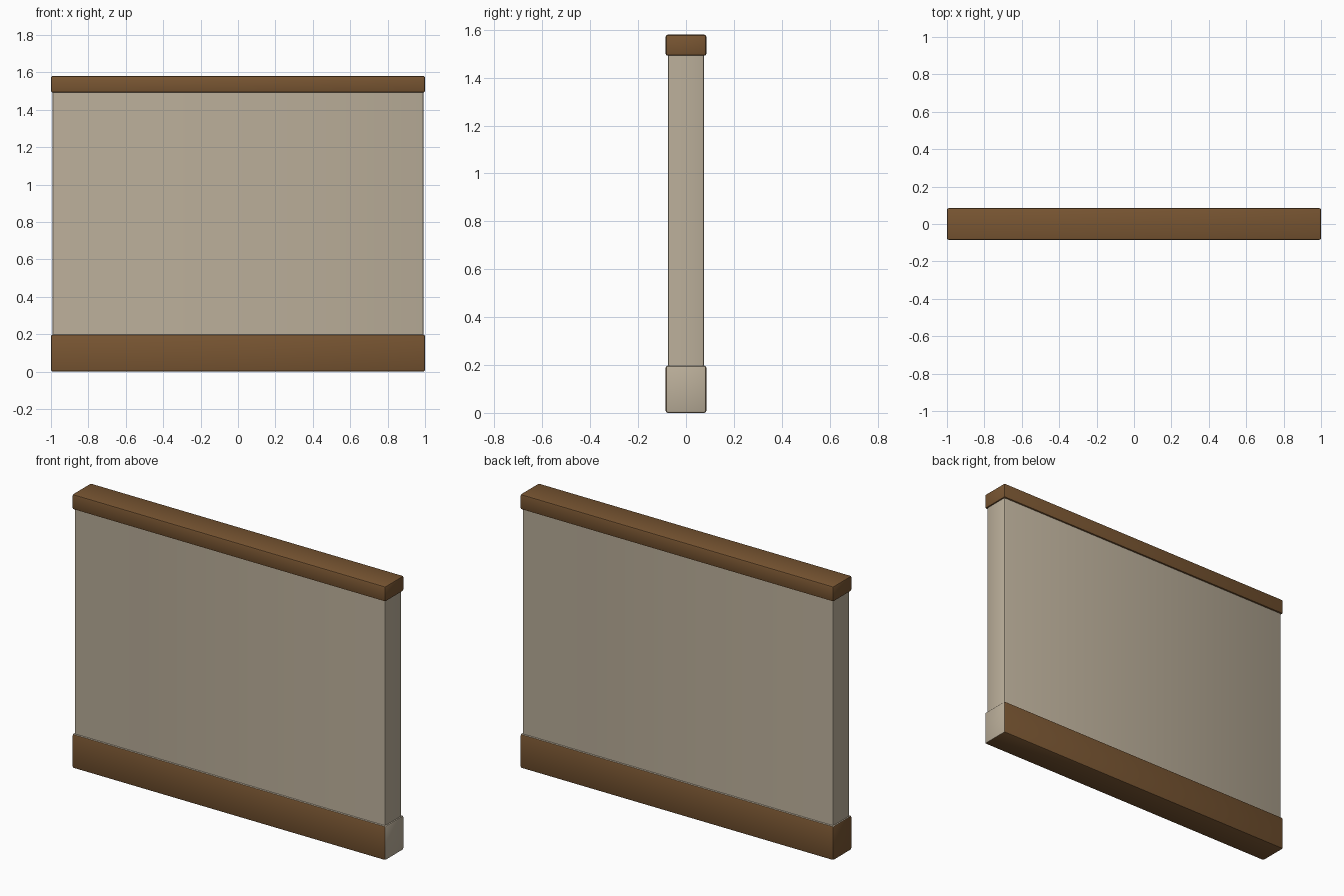
import bpy, bmesh
from mathutils import Vector

if "Cube" in bpy.data.objects:
    bpy.data.objects.remove(bpy.data.objects["Cube"])


def material(name, rgb):
    m = bpy.data.materials.new(name)
    m.diffuse_color = (*rgb, 1.0)
    m.use_nodes = True
    m.node_tree.nodes["Principled BSDF"].inputs["Base Color"].default_value = m.diffuse_color
    return m


wood = material("brown wood", (0.19, 0.092, 0.032))
plaster = material("beige plaster", (0.50, 0.43, 0.325))


def block(name, half_x, half_y, z0, z1, bevel, mats, rule=None, open_ends=False):
    """Box with softened edges; rule(normal) marks faces using the second material."""
    bm = bmesh.new()
    bmesh.ops.create_cube(bm, size=1)
    for v in bm.verts:
        v.co = Vector((v.co.x * 2 * half_x, v.co.y * 2 * half_y,
                       z0 + (v.co.z + 0.5) * (z1 - z0)))
    if open_ends:
        # only the upright edges are rounded, ends hide inside neighbours
        ends = [f for f in bm.faces if abs(f.normal.z) > 0.9]
        bmesh.ops.delete(bm, geom=ends, context='FACES_ONLY')
        edges = [e for e in bm.edges if abs(e.verts[0].co.z - e.verts[1].co.z) > 0.1]
    else:
        edges = bm.edges[:]
    bmesh.ops.bevel(bm, geom=edges, offset=bevel, segments=2, profile=0.5,
                    affect='EDGES')
    bm.normal_update()
    for f in bm.faces:
        f.material_index = 1 if rule and rule(f.normal) else 0
    me = bpy.data.meshes.new(name)
    bm.to_mesh(me)
    bm.free()
    for m in mats:
        me.materials.append(m)
    ob = bpy.data.objects.new(name, me)
    bpy.context.collection.objects.link(ob)
    bpy.ops.object.select_all(action='DESELECT')
    ob.select_set(True)
    bpy.context.view_layer.objects.active = ob
    bpy.ops.object.shade_smooth_by_angle(angle=0.7)
    return ob


# Base board: right-hand end and the top ledge are plaster
block("base_board", 1.0, 0.085, 0.0, 0.197, 0.009, [wood, plaster],
      rule=lambda n: n.x > 0.8 or n.z > 0.8)
# Wall panel
block("wall_panel", 0.992, 0.076, 0.19, 1.495, 0.009, [plaster], open_ends=True)
# Top rail
block("top_rail", 1.0, 0.085, 1.492, 1.58, 0.009, [wood])
